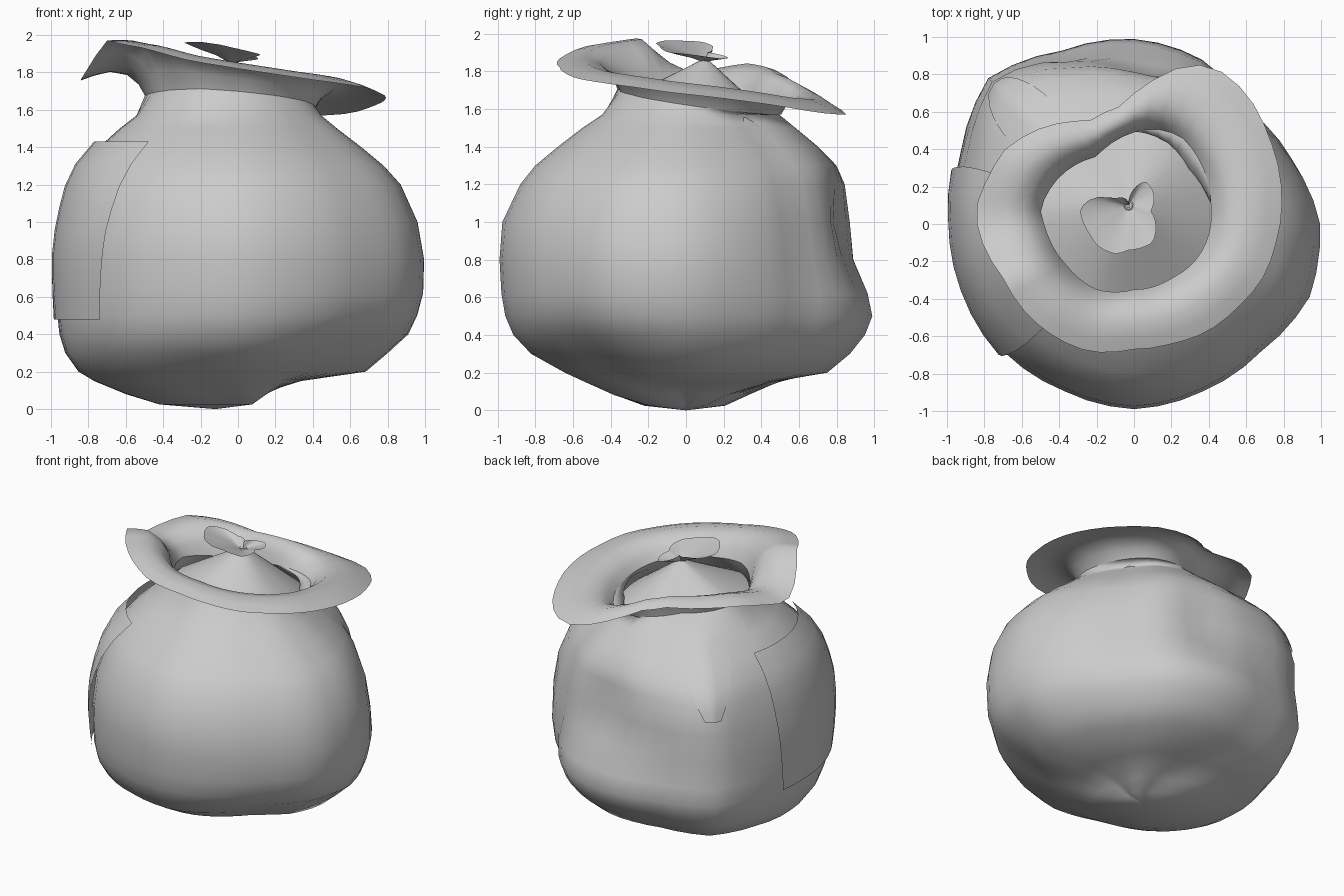
import bpy, bmesh, math

if "Cube" in bpy.data.objects:
    bpy.data.objects.remove(bpy.data.objects["Cube"])

N = 48
TAU = math.tau

cloth = bpy.data.materials.new("grey cloth")
cloth.diffuse_color = (0.6, 0.6, 0.6, 1)
cloth.use_nodes = True
cloth.node_tree.nodes["Principled BSDF"].inputs["Base Color"].default_value = cloth.diffuse_color


def lerp(a, b, t):
    return a + (b - a) * t


def make(name, rings, closed=True, cap=None):
    """Loft rings of points into a smooth sheet, optionally ending in a point."""
    bm = bmesh.new()
    vs = [[bm.verts.new(p) for p in r] for r in rings]
    n = len(rings[0])
    for a, b in zip(vs, vs[1:]):
        for i in range(n if closed else n - 1):
            j = (i + 1) % n
            bm.faces.new((a[i], a[j], b[j], b[i]))
    if cap:
        c = bm.verts.new(cap)
        for i in range(n):
            bm.faces.new((c, vs[0][(i + 1) % n], vs[0][i]))
    bmesh.ops.recalc_face_normals(bm, faces=bm.faces)
    me = bpy.data.meshes.new(name)
    bm.to_mesh(me)
    bm.free()
    me.materials.append(cloth)
    for p in me.polygons:
        p.use_smooth = True
    ob = bpy.data.objects.new(name, me)
    bpy.context.collection.objects.link(ob)
    return ob


def polar(points, centre=(0, 0)):
    """Turn an outline of (x, y, z) points into a function angle -> (radius, z)."""
    p = sorted((math.atan2(y - centre[1], x - centre[0]) % TAU,
                math.hypot(x - centre[0], y - centre[1]), z) for x, y, z in points)
    p = [(p[-1][0] - TAU, *p[-1][1:])] + p + [(p[0][0] + TAU, *p[0][1:])]

    def f(a):
        a %= TAU
        for q, s in zip(p, p[1:]):
            if q[0] <= a <= s[0]:
                t = (a - q[0]) / (s[0] - q[0])
                return lerp(q[1], s[1], t), lerp(q[2], s[2], t)
    return f


# plan outline of the sack, one radius every 22.5 degrees
PLAN = [1.0, .92, .87, .94, .97, .985, 1.09, 1.0, .96, .96, .97, .96, .98, .96, .96, 1.02]
# height, reach to right, left, back, front
PROFILE = [
    (.025, .03, .42, .10, .20), (.08, .12, .60, .22, .38), (.15, .35, .77, .45, .54),
    (.20, .70, .85, .75, .65), (.30, .82, .92, .87, .83), (.40, .92, .95, .95, .92),
    (.50, .96, .96, .99, .96), (.62, .99, .96, .97, .98), (.80, .995, .96, .90, .99),
    (1.0, .96, .93, .87, .975), (1.2, .87, .87, .84, .88), (1.3, .78, .82, .80, .80),
    (1.4, .66, .74, .70, .68), (1.5, .53, .63, .58, .55), (1.57, .445, .54, .495, .445)]
# soft dents and bulges: angle, height, angular width, height width, depth
BUMPS = [(1.47, 1.0, .26, .25, -.07), (2.2, 1.1, .38, .30, .075),
         (-.7, .26, .55, .16, -.10)]

NECK = polar([(x, y, 1.65 - .07 * x - .14 * y) for x, y in (
    (.1, .51), (.25, .47), (.37, .3), (.41, .1), (.36, -.15), (.2, -.29), (0, -.35),
    (-.2, -.35), (-.36, -.22), (-.47, -.03), (-.5, .08), (-.4, .25), (-.2, .36))])

EDGE = polar([
    (-.85, .07, 1.75), (-.77, .27, 1.79), (-.7, .39, 1.81), (-.53, .5, 1.79),
    (-.24, .55, 1.74), (-.07, .63, 1.70), (.16, .8, 1.61), (.3, .86, 1.57),
    (.46, .82, 1.57), (.6, .7, 1.58), (.72, .47, 1.62), (.79, .17, 1.66),
    (.76, -.1, 1.69), (.7, -.27, 1.715), (.55, -.45, 1.74), (.4, -.57, 1.76),
    (.2, -.64, 1.79), (0, -.67, 1.82), (-.25, -.68, 1.86), (-.5, -.55, 1.93),
    (-.7, -.29, 1.97), (-.83, -.05, 1.77)])


def body_radius(a, z):
    a %= TAU
    k = a / TAU * 16
    i = int(k) % 16
    base = lerp(PLAN[i], PLAN[(i + 1) % 16], k - int(k))
    z = min(max(z, PROFILE[0][0]), PROFILE[-1][0])
    for p, q in zip(PROFILE, PROFILE[1:]):
        if p[0] <= z <= q[0]:
            t = (z - p[0]) / (q[0] - p[0])
            px, nx, py, ny = (lerp(u, v, t) for u, v in zip(p[1:], q[1:]))
            break
    c, s = math.cos(a), math.sin(a)
    sx = px if c > 0 else nx / .96
    sy = py / .97 if s > 0 else ny / .98
    r = base * (c * c * sx + s * s * sy)
    for ba, bz, wa, wz, depth in BUMPS:
        da = (a - ba + math.pi) % TAU - math.pi
        r += depth * math.exp(-(da / wa) ** 2 - ((z - bz) / wz) ** 2)
    return max(r, .02)


def at(r, a, z, c=(0, 0)):
    return (c[0] + r * math.cos(a), c[1] + r * math.sin(a), z)


angles = [TAU * i / N for i in range(N)]

# sack body up to the gathered neck
rings = [[at(body_radius(a, p[0]), a, p[0]) for a in angles] for p in PROFILE]
rings.append([at(NECK(a)[0], a, NECK(a)[1]) for a in angles])
make("sack_body", rings, cap=(-.12, 0, 0))

# flared rim of cloth above the neck: (outward share, upward share)
rings = []
for t, h in ((0, 0), (.1, .4), (.28, .75), (.55, .97), (.8, 1.0), (1, 1)):
    ring = []
    for a in angles:
        (r0, z0), (r1, z1) = NECK(a), EDGE(a)
        # the low side of the rim curls over more than the raised side
        lift = lerp(.09, .01, (z1 - 1.57) / .4) * math.sin(math.pi * t ** .75)
        ring.append(at(lerp(r0, r1, t), a, lerp(z0, z1, h) + lift))
    rings.append(ring)
make("sack_rim", rings)

# cone of gathered cloth closing the neck
TOP = (-.03, .1)
base = [at(NECK(a)[0], a, NECK(a)[1] - .07) for a in angles]
tip = [at(.02, a, 1.86, TOP) for a in angles]
make("gathered_cone", [base, tip])

# small ruffled tuft at the peak of the cone
TUFT = polar([(x, y, 1.91 - .2 * x - .12 * y) for x, y in (
    (-.29, .08), (-.22, .14), (-.1, .135), (-.03, .115), (0, .19), (.06, .23),
    (.1, .18), (.09, .07), (.1, -.1), (.06, -.12), (-.03, -.14), (-.1, -.16),
    (-.19, -.12), (-.24, -.05))], TOP)
rings = []
for t, h in ((.05, 0), (.35, .4), (.7, .7), (1, 1)):
    rings.append([at(TUFT(a)[0] * t, a, lerp(1.85, TUFT(a)[1], h), TOP) for a in angles])
make("top_tuft", rings)


# cloth panels lying on the body, given by corner angles and heights
def panel(name, low, high, z0, z1, gap0, gap1, n=8):
    rings = []
    for i in range(n + 1):
        v = i / n
        row = []
        for j in range(n + 1):
            u = j / n
            a = math.radians(lerp(lerp(*low, u), lerp(*high, u), v))
            z = lerp(z0, z1, v)
            row.append(at(body_radius(a, z) + lerp(gap0, gap1, v), a, z))
        rings.append(row)
    make(name, rings, closed=False)


panel("side_patch", (165, 221), (160, 229), .48, 1.43, .022, .06)
panel("back_fold", (132, 138), (120, 150), 1.1, 1.53, .006, .01)
